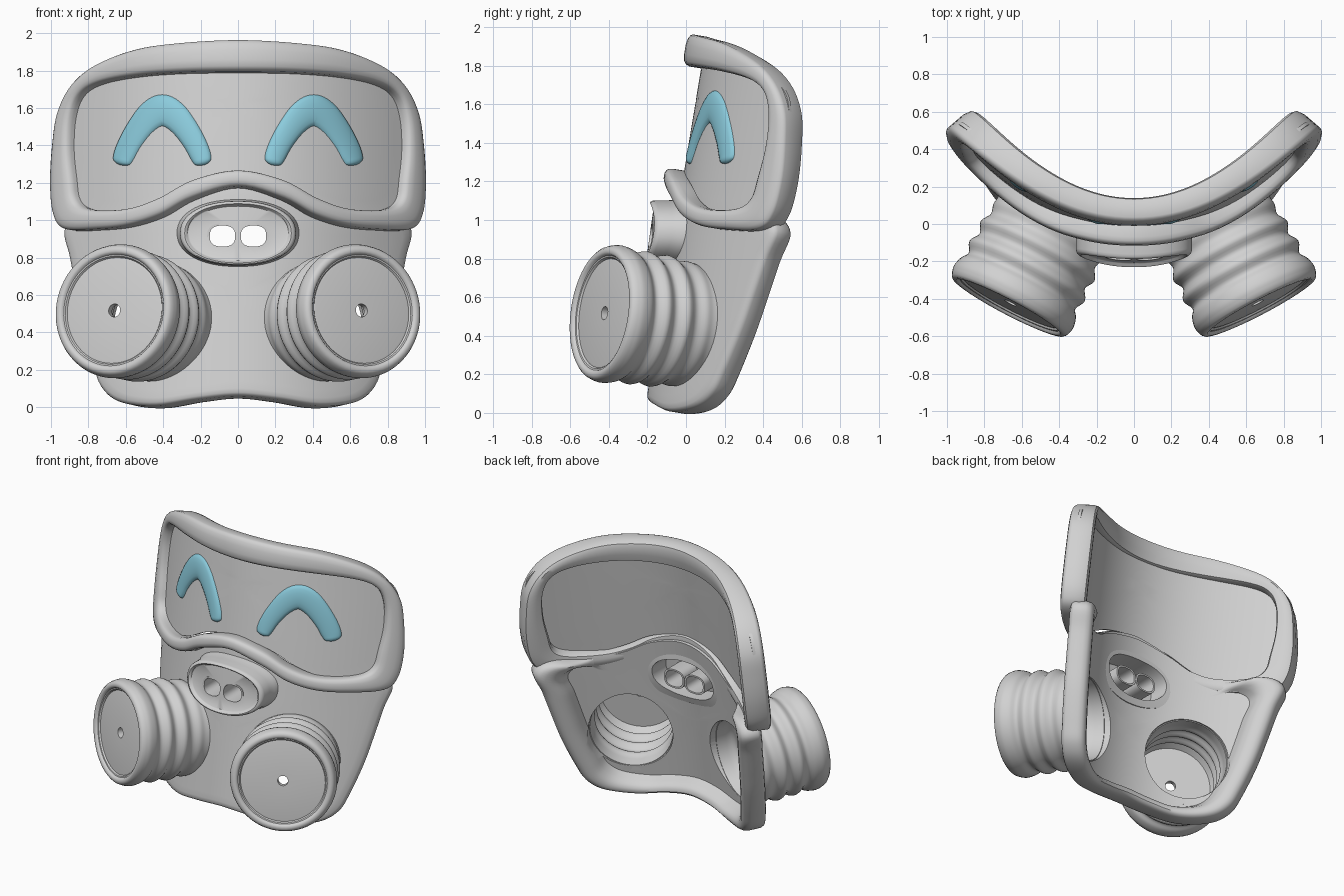
import bpy, bmesh, math
from mathutils import Vector

cube = bpy.data.objects.get("Cube")
if cube:
    bpy.data.objects.remove(cube, do_unlink=True)


def make_material(name, color):
    mat = bpy.data.materials.new(name)
    mat.use_nodes = True
    mat.diffuse_color = (*color, 1)
    mat.node_tree.nodes["Principled BSDF"].inputs["Base Color"].default_value = (*color, 1)
    return mat


GREY = make_material("light grey", (0.64, 0.64, 0.64))
BLUE = make_material("sky blue", (0.26, 0.6, 0.72))
BEND = 0.58        # sideways curvature of the mask
LENS_BEND = 0.555  # the lens is a little flatter
TILT = 0.165       # backward lean
STEP = 0.086       # how far the goggles stand proud of the lower mask


def surface(x, z, depth, shift=0.0, bend=BEND):
    """Point on the bent mask sheet, moved backwards along its normal."""
    y = -0.2 + TILT * (z - 0.1) + bend * x * x - shift
    normal = Vector((-2 * bend * x, 1, -TILT)).normalized()
    return Vector((x, y, z)) + normal * depth


def smooth_path(points, closed, steps=6):
    """Catmull-Rom samples through tuples of any length."""
    n, out = len(points), []
    for i in range(n if closed else n - 1):
        if closed:
            quad = [points[(i + k) % n] for k in (-1, 0, 1, 2)]
        else:
            quad = [points[min(max(i + k, 0), n - 1)] for k in (-1, 0, 1, 2)]
        for s in range(steps):
            t = s / steps
            out.append(tuple(
                0.5 * (2 * b + (c - a) * t + (2 * a - 5 * b + 4 * c - d) * t * t
                       + (3 * b - a - 3 * c + d) * t ** 3)
                for a, b, c, d in zip(*quad)))
    return out if closed else out + [points[-1]]


def mirrored_outline(half):
    return smooth_path(half + [(-x, z) for x, z in half[-2:0:-1]], True)


def loft(name, loops, wrap=False, mat=GREY):
    """Skin closed loops; either wrap the last to the first or cap the ends."""
    bm = bmesh.new()
    rings = [[bm.verts.new(p) for p in loop] for loop in loops]
    n = len(rings[0])
    pairs = list(zip(rings, rings[1:])) + ([(rings[-1], rings[0])] if wrap else [])
    for a, b in pairs:
        for i in range(n):
            j = (i + 1) % n
            bm.faces.new((a[i], a[j], b[j], b[i]))
    if not wrap:
        bm.faces.new(rings[0])
        bm.faces.new(rings[-1])
    bmesh.ops.recalc_face_normals(bm, faces=bm.faces)
    mesh = bpy.data.meshes.new(name)
    bm.to_mesh(mesh)
    bm.free()
    obj = bpy.data.objects.new(name, mesh)
    bpy.context.collection.objects.link(obj)
    mesh.materials.append(mat)
    return obj


def activate(obj):
    bpy.ops.object.select_all(action='DESELECT')
    obj.select_set(True)
    bpy.context.view_layer.objects.active = obj


def cut(obj, cutters):
    activate(obj)
    for cutter in cutters:
        cutter.hide_render = True
        mod = obj.modifiers.new("opening", 'BOOLEAN')
        mod.operation, mod.solver, mod.object = 'DIFFERENCE', 'EXACT', cutter
        bpy.ops.object.modifier_apply(modifier=mod.name)
        bpy.data.objects.remove(cutter, do_unlink=True)


# Goggle frame: outer edge blended to the lens opening, thicker towards the sides
outer = mirrored_outline([
    (0, 1.965), (.3, 1.95), (.55, 1.915), (.76, 1.835), (.89, 1.73), (.97, 1.58), (1, 1.4),
    (1.012, 1.2), (.995, 1.03), (.935, .955), (.76, .955), (.59, .975), (.42, 1.03), (.25, 1.12), (0, 1.185)])
inner = mirrored_outline([
    (0, 1.8), (.3, 1.795), (.55, 1.775), (.75, 1.735), (.855, 1.67), (.9, 1.55), (.91, 1.38),
    (.895, 1.22), (.88, 1.12), (.83, 1.07), (.72, 1.055), (.57, 1.07), (.42, 1.125), (.24, 1.22), (0, 1.27)])
frame_section = [(0, .09), (0, .015), (.04, .003), (.15, -.008), (.35, -.014), (.65, -.014), (.86, -.008),
                 (.95, .004), (1, .025), (1, .1), (.93, .118), (.6, .125), (.25, .125), (.07, .115)]


def frame_point(a, b, t, d):
    x, z = a[0] + (b[0] - a[0]) * t, a[1] + (b[1] - a[1]) * t
    return surface(x, z, d * (1 + .33 * x * x) if d > .08 else d, STEP)


parts = [loft("goggle_frame", [[frame_point(a, b, t, d) for a, b in zip(outer, inner)]
                               for t, d in frame_section], wrap=True)]

# Lens panel, its rim buried in the frame
scales = [k / 12 for k in range(1, 12)] + [1.05]
lens_section = [(s, 0) for s in scales] + [(s, .02) for s in reversed(scales)]
parts.append(loft("lens", [
    [surface(x * s, 1.62 + (z - 1.62) * s, d, 0, LENS_BEND) for x, z in inner] for s, d in lens_section]))

# Lower mask shell with a thick rolled edge that fades out under the goggles
body_outline = mirrored_outline([
    (0, 1.22), (.25, 1.17), (.45, 1.07), (.65, 1.02), (.86, 1.03), (.945, .95), (.915, .8), (.88, .6),
    (.845, .42), (.79, .22), (.74, .1), (.64, .03), (.45, .01), (.22, .044), (0, .064)])
steps = [k / 12 for k in range(1, 10)]
body_section = ([(s, 0) for s in steps] + [(.86, 0), (.93, 0), (.97, .003), (.99, .012), (1, .03), (1, .11),
                (.992, .138), (.975, .156), (.95, .164), (.91, .16), (.875, .142), (.85, .11), (.82, .06)]
                + [(s, .06) for s in reversed(steps)])


def body_point(x, z, d):
    if d > .06 and z > .8:
        d = .06 + (d - .06) * min(1, max(0, (abs(x) - .6) / .18))
    return surface(x, z, d)


body = loft("mask_body", [[body_point(x * s, .6 + (z - .6) * s, d) for x, z in body_outline]
                          for s, d in body_section])
parts.append(body)


# Filter canisters: bellows turned around a slanted axis
def turned(name, side, profile):
    axis = Vector((.455 * side, -.87, .125)).normalized()
    turn = axis.to_track_quat('Z', 'Y')
    front = Vector((.67 * side, -.44, .52))
    angles = [math.tau * k / 64 for k in range(64)]
    return [[front + turn @ Vector((r * math.cos(a), r * math.sin(a), -s)) for a in angles] for r, s in profile]


bellows = smooth_path([(.354, .025), (.36, .06), (.348, .11), (.322, .155), (.348, .215), (.317, .275),
                       (.344, .335), (.314, .395), (.326, .45), (.322, .49), (.325, .53)], False, 4)
lining = [(r - .05, s) for r, s in bellows if .1 < s < .44]
canister_profile = ([(.035, .02), (.275, .02), (.285, .022), (.292, .012), (.3, .01), (.306, .0), (.316, -.006),
                     (.335, -.004), (.347, .008)] + bellows + [(.28, .53), (.275, .46)]
                    + lining[::-1] + [(.27, .06), (.035, .06)])
openings = []
for side, label in ((1, "left"), (-1, "right")):
    parts.append(loft(label + "_canister", turned(label, side, canister_profile), wrap=True))
    openings.append(loft("canister_cutter", turned(label, side, [(.285, .36), (.285, .8)])))


# Nose vent
def oval(cx, cz, a, b, y, power, bow=0.0):
    loop = []
    for k in range(64):
        c, s = math.cos(math.tau * k / 64), math.sin(math.tau * k / 64)
        x = cx + a * math.copysign(abs(c) ** (2 / power), c)
        z = cz + b * math.copysign(abs(s) ** (2 / power), s)
        loop.append(Vector((x, y + bow * (x * x + .28 * (z - cz)), z)))
    return loop


def vent_loop(scale, y):
    return oval(0, .93, .31 * scale, .172 * scale, y, 2.2, .5)


openings.append(loft("vent_cutter", [vent_loop(.82, -.3), vent_loop(.82, .3)]))
cut(body, openings)
vent_section = [(.05, -.187), (.4, -.187), (.84, -.187), (.87, -.192), (.89, -.203), (.92, -.209), (.96, -.207),
                (.99, -.198), (1, -.185), (1, -.12), (1.02, -.08), (1.07, -.04), (1.07, .0), (.8, .01), (.78, -.14),
                (.4, -.14), (.05, -.14)]
vent = loft("nose_vent", [vent_loop(s, y) for s, y in vent_section])
parts.append(vent)
cut(vent, [loft("nostril_cutter", [oval(x, .915, .068, .056, y, 2.6) for y in (-.4, .1)]) for x in (-.083, .083)])
for x, label in ((.083, "left"), (-.083, "right")):
    tube = [(1, -.175), (1.2, -.175), (1.2, .02), (1, .02)]
    parts.append(loft(label + "_nostril_tube",
                      [oval(x, .915, .068 * s, .056 * s, y, 2.6) for s, y in tube], wrap=True))

# Raised smiling eyes: padded strokes (offset from centre, z, half width) on the lens
arm = [(.217, 1.294, .014), (.214, 1.308, .044), (.205, 1.345, .055), (.17, 1.42, .06), (.115, 1.503, .067),
       (.058, 1.562, .077)]
stroke = smooth_path([(-x, z, w) for x, z, w in arm] + [(0, 1.587, .084)] + arm[::-1], False, 5)
for side, label in ((1, "left"), (-1, "right")):
    loops = []
    for i, (x, z, w) in enumerate(stroke):
        before, after = stroke[max(i - 1, 0)], stroke[min(i + 1, len(stroke) - 1)]
        tangent = Vector((after[0] - before[0], after[1] - before[1])).normalized()
        loop = []
        for k in range(16):
            a = math.tau * k / 16
            across = w * math.cos(a)
            pad = math.sin(a) * min(1, w / .05) * (.022 if k < 8 else .008)
            loop.append(surface(side * (.405 + x - tangent.y * across), z + tangent.x * across,
                                -pad, 0, LENS_BEND))
        loops.append(loop)
    parts.append(loft(label + "_eye", loops, mat=BLUE))

for part in parts:
    activate(part)
    bpy.ops.object.shade_smooth_by_angle(angle=math.radians(40))
